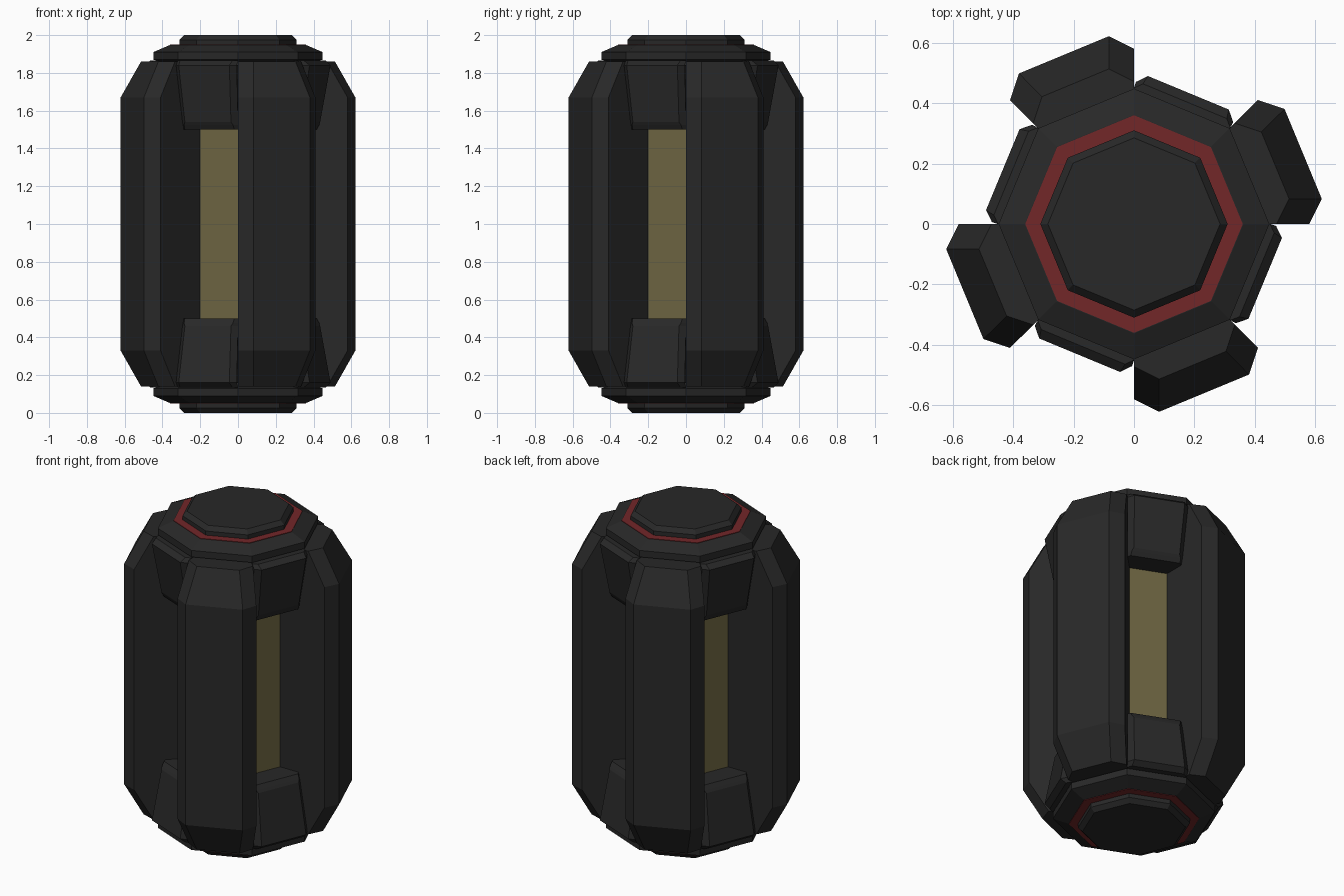
import bpy, bmesh
from math import sin, cos, pi, tan, radians

if "Cube" in bpy.data.objects:
    bpy.data.objects.remove(bpy.data.objects["Cube"])

T = tan(pi / 8)


def material(name, rgb):
    m = bpy.data.materials.new(name)
    m.diffuse_color = (*rgb, 1)
    m.use_nodes = True
    m.node_tree.nodes["Principled BSDF"].inputs["Base Color"].default_value = m.diffuse_color
    return m


DARK = material("dark_metal", (0.021, 0.021, 0.021))
RED = material("red_band", (0.17, 0.02, 0.022))
GOLD = material("gold_core", (0.15, 0.125, 0.052))


def loft(name, rings, mat):
    """Join rings of 3D points with quads and close both ends."""
    bm = bmesh.new()
    rows = [[bm.verts.new(p) for p in ring] for ring in rings]
    n = len(rows[0])
    for a, b in zip(rows, rows[1:]):
        for i in range(n):
            j = (i + 1) % n
            bm.faces.new((a[i], a[j], b[j], b[i]))
    bm.faces.new(rows[0][::-1])
    bm.faces.new(rows[-1])
    bmesh.ops.recalc_face_normals(bm, faces=bm.faces)
    me = bpy.data.meshes.new(name)
    bm.to_mesh(me)
    bm.free()
    me.materials.append(mat)
    ob = bpy.data.objects.new(name, me)
    bpy.context.collection.objects.link(ob)
    return ob


def octagon(name, profile, mat):
    """Stack of octagons from (corner radius, z) pairs."""
    return loft(name, [[(r * cos(k * pi / 4), r * sin(k * pi / 4), z)
                        for k in range(8)] for r, z in profile], mat)


def sector(angle, z, inner, side, outer, outer_half, side_half=None):
    """Cross-section of a block filling one side of the octagon."""
    sh = side * T if side_half is None else side_half
    ih = min(inner * T, sh)
    pts = [(inner, -ih), (side, -sh), (outer, -outer_half),
           (outer, outer_half), (side, sh), (inner, ih)]
    c, s = cos(angle), sin(angle)
    return [(r * c - t * s, r * s + t * c, z) for r, t in pts]


# Inner core showing through the windows
octagon("core", [(0.283, 0.14), (0.283, 1.86)], GOLD)

# End caps, red bands and end plates, mirrored about mid height
for end, flip in (("top", False), ("bottom", True)):
    def zz(z):
        return 2 - z if flip else z

    octagon(end + "_cap", [(r, zz(z)) for r, z in
            ((0.41, 1.84), (0.41, 1.86), (0.448, 1.87), (0.448, 1.91), (0.362, 1.947))], DARK)
    octagon(end + "_red_band", [(0.36, zz(1.93)), (0.36, zz(1.95))], RED)
    octagon(end + "_plate", [(r, zz(z)) for r, z in
            ((0.31, 1.94), (0.31, 1.975), (0.285, 2.0))], DARK)

    # Clamps on alternate sides, leaning out toward the cap
    for k in range(4):
        a = radians(67.5 + 90 * k)
        loft(f"{end}_clamp_{k + 1}", [
            sector(a, zz(1.50), 0.24, 0.375, 0.392, 0.142),
            sector(a, zz(1.525), 0.24, 0.380, 0.408, 0.140),
            sector(a, zz(1.54), 0.24, 0.384, 0.416, 0.132),
            sector(a, zz(1.84), 0.24, 0.437, 0.470, 0.145, 0.174),
            sector(a, zz(1.865), 0.24, 0.416, 0.440, 0.150),
        ], DARK)

# Four tall outer ribs with tapered ends
for k in range(4):
    a = radians(22.5 + 90 * k)
    loft(f"rib_{k + 1}", [
        sector(a, 0.14, 0.24, 0.436, 0.506, 0.120),
        sector(a, 0.33, 0.24, 0.536, 0.606, 0.161),
        sector(a, 1.67, 0.24, 0.536, 0.606, 0.161),
        sector(a, 1.86, 0.24, 0.436, 0.506, 0.120),
    ], DARK)
